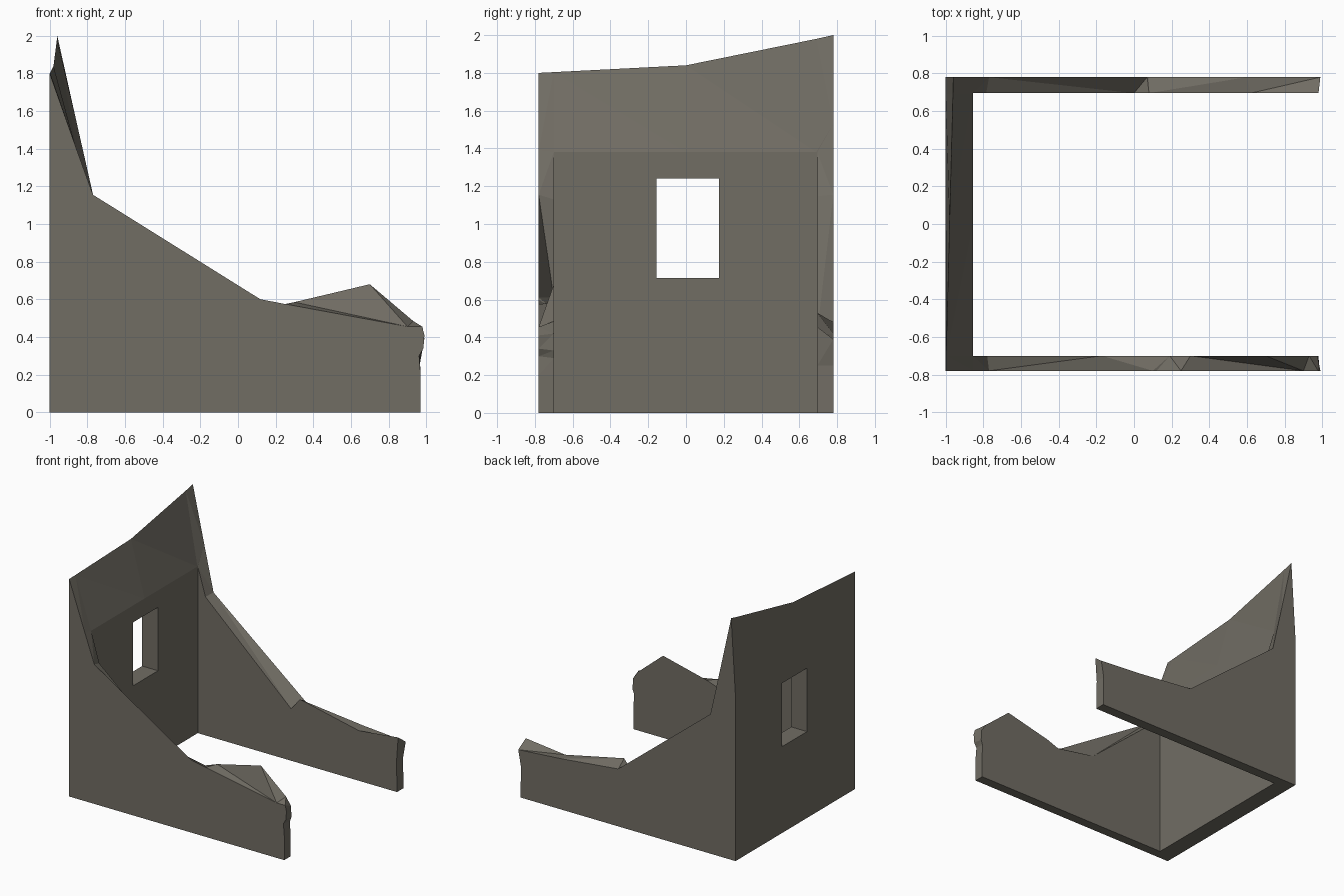
import bpy, bmesh

if "Cube" in bpy.data.objects:
    bpy.data.objects.remove(bpy.data.objects["Cube"])

stone = bpy.data.materials.new("grey brown stone")
stone.diffuse_color = (0.165, 0.153, 0.127, 1)
stone.use_nodes = True
stone.node_tree.nodes["Principled BSDF"].inputs["Base Color"].default_value = stone.diffuse_color


def loft(name, rings, caps=(True, True)):
    """Skin equal-length closed rings of points into one flat-shaded part."""
    bm = bmesh.new()
    loops = [[bm.verts.new(p) for p in ring] for ring in rings]
    n = len(loops[0])
    for a, b in zip(loops, loops[1:]):
        for i in range(n):
            j = (i + 1) % n
            bm.faces.new((a[i], a[j], b[j], b[i]))
    bm.faces.new(loops[0])
    bm.faces.new(loops[-1])
    bmesh.ops.recalc_face_normals(bm, faces=bm.faces[:])
    # remove the hidden joint where a side wall meets the back wall
    if not caps[0]:
        joint = [f for f in bm.faces if all(v.co.x < -0.85 for v in f.verts)]
        bmesh.ops.delete(bm, geom=joint, context='FACES')
    bmesh.ops.triangulate(bm, faces=[f for f in bm.faces if len(f.verts) > 3])
    me = bpy.data.meshes.new(name)
    bm.to_mesh(me)
    bm.free()
    me.materials.append(stone)
    ob = bpy.data.objects.new(name, me)
    bpy.context.collection.objects.link(ob)
    return ob


def side_wall(name, outer_y, inner_y, outer, inner):
    loft(name, [[(x, outer_y, z) for x, z in outer],
                [(x, inner_y, z) for x, z in inner]], (False, False))


IN = -0.855  # inner face of the window wall

# Window wall: cross-sections along y (y, top x, top z, inner edge z)
sections = [(-0.78, -1.0, 1.80, 1.39), (-0.70, -0.998, 1.804, 1.38),
            (0.0, -0.98, 1.84, 1.38), (0.69, -0.962, 1.98, 1.38),
            (0.78, -0.96, 2.0, 1.53)]
window_wall = loft("window_wall", [
    [(-1, y, 0), (IN, y, 0), (IN, y, zi), (tx, y, tz), (-1, y, 1.35)]
    for y, tx, tz, zi in sections])

# Window opening
bpy.ops.mesh.primitive_cube_add(size=1, location=(-0.93, 0.01, 0.9775))
cutter = bpy.context.object
cutter.name = "window_cutter"
cutter.scale = (0.5, 0.33, 0.525)
cutter.data.materials.append(stone)
cutter.hide_render = True
mod = window_wall.modifiers.new("window", 'BOOLEAN')
mod.operation = 'DIFFERENCE'
mod.solver = 'EXACT'
mod.object = cutter
bpy.context.view_layer.objects.active = window_wall
bpy.ops.object.modifier_apply(modifier="window")
bpy.data.objects.remove(cutter)

# Front broken wall: paired outer and inner profiles in x, z
side_wall("front_wall", -0.78, -0.70,
          [(IN, 0), (0.97, 0), (0.97, 0.2), (0.962, 0.3), (0.985, 0.34), (0.99, 0.41),
           (0.978, 0.455), (0.9, 0.455), (0.25, 0.575), (0.12, 0.60), (0.10, 0.612),
           (-0.77, 1.155), (IN, 1.39)],
          [(IN, 0), (0.97, 0), (0.97, 0.2), (0.966, 0.29), (0.98, 0.33), (0.975, 0.42),
           (0.93, 0.485), (0.70, 0.68), (0.30, 0.585), (0.19, 0.545), (-0.17, 0.61),
           (-0.78, 1.13), (IN, 1.38)])

# Rear broken wall
side_wall("rear_wall", 0.78, 0.695,
          [(IN, 0), (0.97, 0), (0.965, 0.25), (0.99, 0.39), (0.60, 0.42),
           (0.08, 0.475), (0.07, 0.48), (-0.77, 1.155), (IN, 1.53)],
          [(IN, 0), (0.97, 0), (0.965, 0.25), (0.98, 0.455), (0.62, 0.415),
           (0.08, 0.53), (0.0, 0.43), (-0.785, 1.147), (IN, 1.38)])
